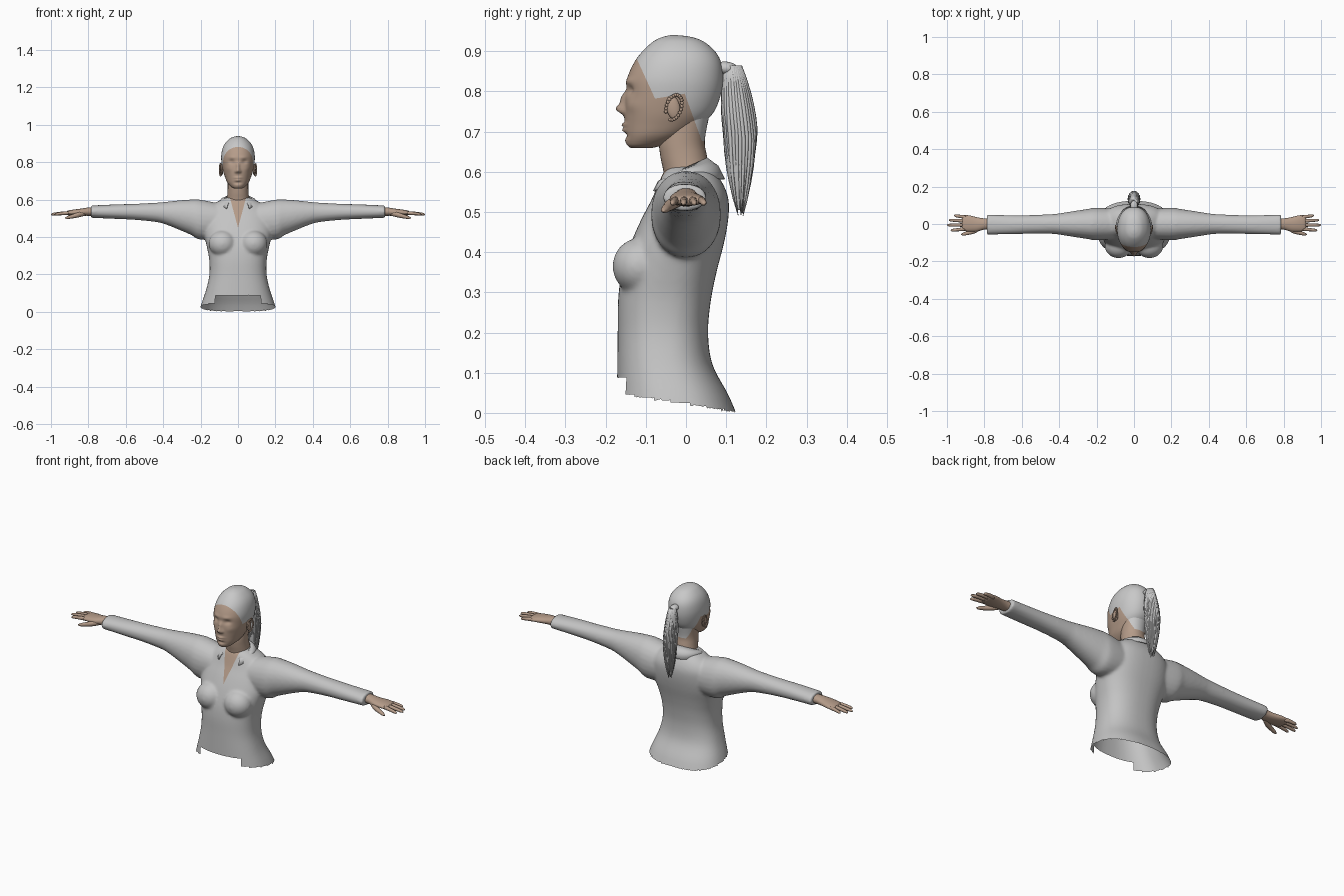
import bpy, bmesh, math, random
from mathutils import Vector, Matrix

if "Cube" in bpy.data.objects:
    bpy.data.objects.remove(bpy.data.objects["Cube"])

random.seed(4)


def material(name, rgb):
    m = bpy.data.materials.new(name)
    m.diffuse_color = (*rgb, 1)
    m.use_nodes = True
    m.node_tree.nodes["Principled BSDF"].inputs["Base Color"].default_value = m.diffuse_color
    return m


SHIRT = material("shirt_grey", (0.55, 0.55, 0.55))
SKIN = material("skin_brown", (0.46, 0.33, 0.25))
HAIR = material("hair_grey", (0.58, 0.58, 0.58))


def smooth(table, steps):
    """Catmull-Rom interpolation of a table of sections."""
    out = []
    for i in range(len(table) - 1):
        p0, p1 = table[max(i - 1, 0)], table[i]
        p2, p3 = table[i + 1], table[min(i + 2, len(table) - 1)]
        for k in range(steps):
            t = k / steps
            out.append([0.5 * (2 * b + (c - a) * t + (2 * a - 5 * b + 4 * c - d) * t * t
                               + (3 * b - a - 3 * c + d) * t ** 3)
                        for a, b, c, d in zip(p0, p1, p2, p3)])
    return out + [list(table[-1])]


def spow(v, p):
    return math.copysign(abs(v) ** (2 / p), v)


def zring(z, hw, yf, yb, x0=0, n=32, p=2.4):
    """Horizontal section: half width, front y, back y."""
    hw = max(hw, 0.001)
    return [Vector((x0 + hw * spow(math.sin(a), p),
                    (yf + yb) / 2 - (yb - yf) / 2 * spow(math.cos(a), p), z))
            for a in (2 * math.pi * i / n for i in range(n))]


def xring(s, x, yc, zc, ry, rz, n=24, p=2.1):
    """Section across the arm; s is the side."""
    return [Vector((s * x, yc + ry * spow(math.sin(a), p), zc + rz * spow(math.cos(a), p)))
            for a in (2 * math.pi * i / n for i in range(n))]


def loft(bm, rings, caps=True):
    rows = [[bm.verts.new(v) for v in r] for r in rings]
    n = len(rows[0])
    for a, b in zip(rows, rows[1:]):
        for i in range(n):
            bm.faces.new((a[i], a[(i + 1) % n], b[(i + 1) % n], b[i]))
    if caps:
        bm.faces.new(rows[0])
        bm.faces.new(rows[-1][::-1])


def ball(bm, loc, size, tilt=0):
    m = Matrix.Translation(loc) @ Matrix.Rotation(tilt, 4, 'X') @ Matrix.Diagonal((*size, 1))
    bmesh.ops.create_uvsphere(bm, u_segments=24, v_segments=16, radius=1, matrix=m)


def cut(bm, co, no):
    geom = bm.verts[:] + bm.edges[:] + bm.faces[:]
    bmesh.ops.bisect_plane(bm, geom=geom, dist=1e-5, plane_co=co, plane_no=no)


def finish(bm, name, *mats):
    bmesh.ops.recalc_face_normals(bm, faces=bm.faces[:])
    me = bpy.data.meshes.new(name)
    bm.to_mesh(me)
    bm.free()
    for m in mats:
        me.materials.append(m)
    me.shade_smooth()
    ob = bpy.data.objects.new(name, me)
    bpy.context.collection.objects.link(ob)
    return ob


# Shirt: torso, bust and sleeves fused by a voxel remesh
bm = bmesh.new()
torso = [(-.04, .22, -.175, .14), (.04, .197, -.172, .108), (.12, .17, -.171, .066),
         (.2, .153, -.17, .055), (.28, .154, -.169, .062), (.35, .167, -.16, .076),
         (.42, .182, -.138, .094), (.48, .18, -.112, .105), (.53, .17, -.086, .106),
         (.57, .14, -.069, .092), (.6, .09, -.055, .07), (.615, .05, -.04, .05)]
loft(bm, [zring(*r, n=48) for r in smooth(torso, 4)])
arm = [(.08, 0, .485, .08, .09), (.2, 0, .493, .087, .107), (.25, 0, .506, .08, .095),
       (.31, 0, .517, .071, .08), (.38, 0, .527, .06, .062), (.435, 0, .532, .053, .052),
       (.55, -.002, .535, .05, .043), (.65, -.004, .536, .051, .039), (.787, -.003, .536, .054, .033)]
for s in (1, -1):
    loft(bm, [xring(s, *r) for r in smooth(arm, 4)])
    ball(bm, (s * .083, -.115, .365), (.074, .068, .07))
draft = finish(bm, "shirt_draft")
mod = draft.modifiers.new("fuse", 'REMESH')
mod.mode = 'VOXEL'
mod.voxel_size = .007
mod = draft.modifiers.new("soften", 'SMOOTH')
mod.iterations = 8
bpy.context.view_layer.update()
fused = bpy.data.meshes.new_from_object(draft.evaluated_get(bpy.context.evaluated_depsgraph_get()))
bpy.data.objects.remove(draft)
bm = bmesh.new()
bm.from_mesh(fused)


def hem(c):
    return .09 if c.y < -.13 and abs(c.x) < .12 else .022 - .16 * c.y


# Ragged open hem, then the open V neck coloured as skin
bmesh.ops.delete(bm, geom=[f for f in bm.faces if f.calc_center_median().z < hem(f.calc_center_median())],
                 context='FACES')
for s in (1, -1):
    cut(bm, (0, 0, .45), (s, 0, -.27))
for f in bm.faces:
    c = f.calc_center_median()
    f.material_index = int(c.y < 0 and abs(c.x) < .27 * (c.z - .45))
finish(bm, "shirt", SHIRT, SKIN)

# Collar: folded band, open at the front
bm = bmesh.new()
cols = []
for i in range(41):
    a = math.radians(38 + 284 * i / 40)
    sn, cs = math.sin(a), math.cos(a)
    top = Vector((.066 * sn, -.003 - .056 * cs, .61 - .025 * cs))
    low = Vector((.098 * sn, -.003 - .1 * cs, .592 - .05 * max(cs, 0) - .01 * max(-cs, 0)))
    mid = (top + low) / 2 + Vector((.006 * sn, -.006 * cs, .006))
    cols.append([bm.verts.new(v) for v in (top, mid, low)])
for a, b in zip(cols, cols[1:]):
    for j in range(2):
        bm.faces.new((a[j], b[j], b[j + 1], a[j + 1]))
collar = finish(bm, "collar", SHIRT)
collar.modifiers.new("thickness", 'SOLIDIFY').thickness = .004

# Head and neck: profile loft with soft facial bumps (x, z, depth, width, height)
BUMPS = [(0, .756, .02, .010, .012), (0, .78, .011, .008, .018), (.012, .75, .008, .006, .007),
         (.034, .803, -.010, .016, .011), (0, .806, -.003, .012, .01), (.03, .826, .004, .02, .007),
         (0, .717, .009, .018, .005), (0, .704, .009, .015, .005), (0, .69, -.004, .02, .006),
         (0, .676, .003, .016, .01), (.05, .765, .004, .018, .016)]
bm = bmesh.new()
skull = [(.659, .018, -.137, -.085), (.668, .036, -.146, -.05), (.69, .056, -.15, 0),
         (.72, .069, -.152, .042), (.75, .079, -.153, .07), (.79, .087, -.151, .086),
         (.83, .09, -.147, .092), (.87, .084, -.13, .088), (.9, .07, -.108, .072),
         (.925, .046, -.08, .042), (.936, .024, -.056, .01), (.94, .004, -.036, -.025)]
loft(bm, [zring(*r, n=104, p=2.15) for r in smooth(skull, 7)])
for v in bm.verts:
    if v.co.y < -.07:
        x, z = abs(v.co.x), v.co.z
        v.co.y -= sum(d * math.exp(-((x - bx) / w) ** 2 - ((z - bz) / h) ** 2)
                      for bx, bz, d, w, h in BUMPS)
neck = [(.55, .066, -.05, .07), (.6, .06, -.056, .062), (.64, .056, -.064, .052),
        (.68, .055, -.066, .047), (.75, .058, -.05, .06)]
loft(bm, [zring(*r, n=40, p=2.1) for r in smooth(neck, 5)])
# Hairline: temple, above-ear and behind-ear cuts, then the nape
cut(bm, (0, -.077, .782), (0, .098, .045))
cut(bm, (0, -.077, .782), (0, -.011, .067))
cut(bm, (0, .002, .78), (0, .105, .038))
cut(bm, (0, 0, .676), (0, 0, 1))
for f in bm.faces:
    c = f.calc_center_median()
    y, z = c.y + .077, c.z - .782
    temple = .098 * y + .045 * z > 0
    above = .067 * z - .011 * y > 0
    behind = .105 * (c.y - .002) + .038 * (c.z - .78) > 0 and c.z > .676
    f.material_index = int(temple and (above or behind))
finish(bm, "head", SKIN, HAIR)

# Eyes and ears
for s, side in ((1, "left"), (-1, "right")):
    bm = bmesh.new()
    ball(bm, (s * .034, -.118, .801), (.013, .013, .009))
    finish(bm, side + "_eye", SKIN)
    bm = bmesh.new()
    ball(bm, (s * .087, -.032, .76), (.008, .017, .03), .2)
    rim = []
    for i in range(21):
        a = math.radians(-100 + 300 * i / 20)
        rim.append((s * (.094 + .004 * math.cos(a)), -.03 + .019 * math.cos(a) + .006 * math.sin(a),
                    .76 + .031 * math.sin(a)))
    for p in rim:
        bmesh.ops.create_icosphere(bm, subdivisions=1, radius=.005, matrix=Matrix.Translation(p))
    finish(bm, side + "_ear", SKIN)

# Ponytail: tie, core and loose strands
bm = bmesh.new()
ball(bm, (0, .1, .858), (.02, .03, .016), -.1)
core = [(.868, .008, .108, .122), (.83, .017, .1, .138), (.76, .026, .1, .158), (.68, .029, .1, .168),
        (.61, .025, .102, .165), (.55, .014, .114, .152), (.505, .003, .128, .138)]
loft(bm, [zring(*r, n=16, p=2) for r in smooth(core, 4)])
for k in range(28):
    a = 2 * math.pi * k / 28
    tip = random.uniform(.485, .56)
    rows = []
    for i in range(11):
        t = i / 10
        z = .865 + (tip - .865) * t
        spread = math.sin(math.pi * min(t * .85 + .1, 1)) ** .8
        x = .029 * spread * math.cos(a)
        y = .117 + .018 * min(t * 2, 1) + .038 * spread * math.sin(a)
        r = .0065 * (1 - t) ** .5 + .0008
        rows.append(zring(z, r, y - r, y + r, x, n=6, p=2))
    loft(bm, rows)
finish(bm, "ponytail", HAIR)

# Hands: palm, four fingers and thumb
palm = [(.76, 0, .536, .031, .024), (.8, 0, .536, .03, .022), (.84, -.002, .533, .038, .019),
        (.88, .003, .531, .043, .016), (.91, .005, .529, .042, .012), (.92, .005, .528, .036, .006)]
FINGERS = [(-.026, -.034, .98), (-.005, -.006, 1.0), (.016, .021, .99), (.036, .045, .962)]
for s, side in ((1, "left"), (-1, "right")):
    bm = bmesh.new()
    loft(bm, [xring(s, *r) for r in smooth(palm, 4)])
    for y0, y1, tip in FINGERS:
        rows = []
        for t, r in ((0, .0095), (.3, .0095), (.6, .0085), (.85, .0075), (.96, .005), (1, .0015)):
            rows.append(xring(s, .895 + (tip - .895) * t, y0 + (y1 - y0) * t, .529 - .008 * t * t, r, r, 12))
        loft(bm, rows)
    thumb = [(.815, -.015, .528, .012, .013), (.85, -.035, .52, .015, .014), (.885, -.047, .511, .011, .011),
             (.91, -.053, .505, .009, .008), (.925, -.056, .502, .002, .002)]
    loft(bm, [xring(s, *r, n=14) for r in smooth(thumb, 3)])
    finish(bm, side + "_hand", SKIN)
